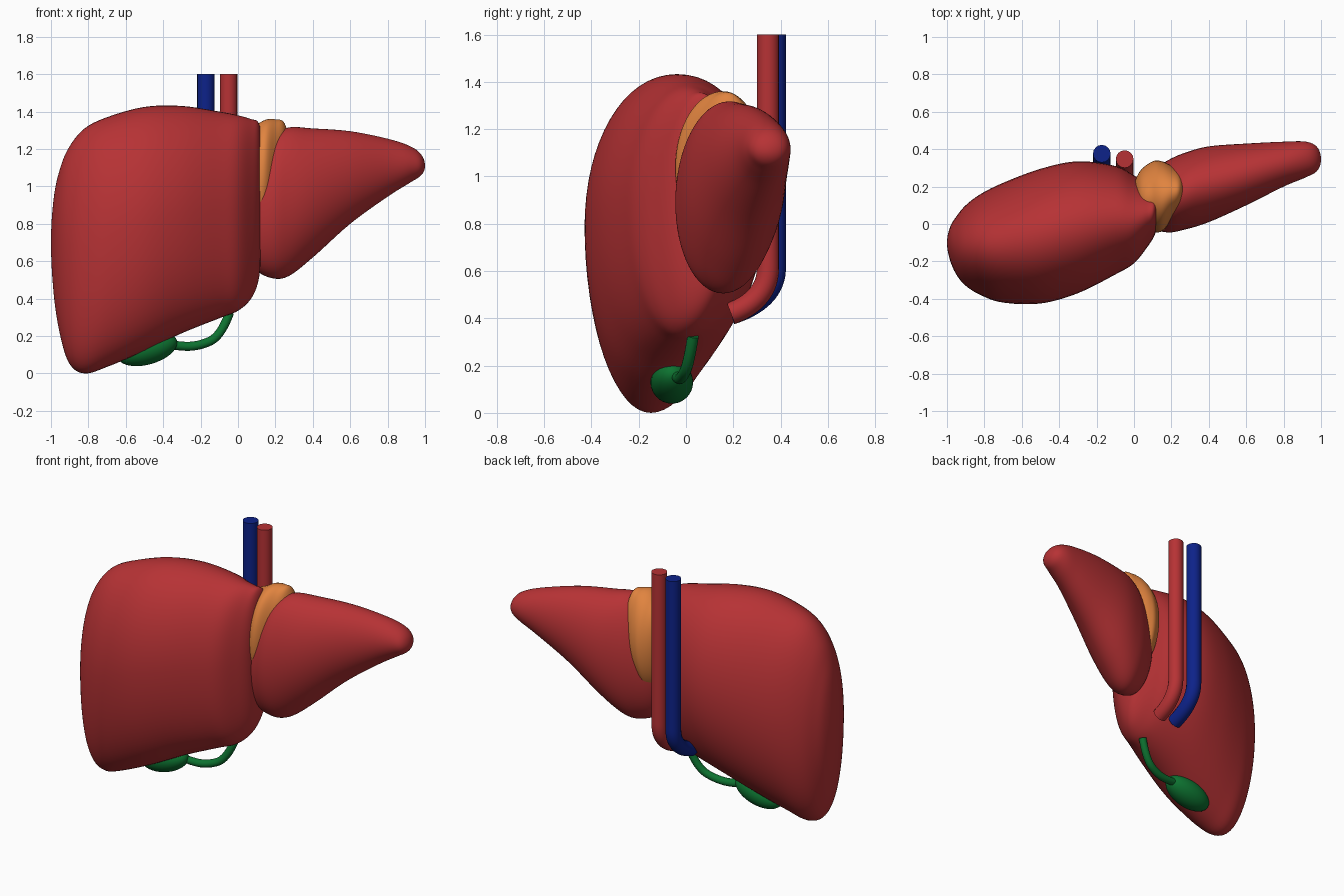
import bpy, bmesh, math
from mathutils import Vector

if "Cube" in bpy.data.objects:
    bpy.data.objects.remove(bpy.data.objects["Cube"])


def material(name, rgb):
    m = bpy.data.materials.new(name)
    m.diffuse_color = (*rgb, 1)
    m.use_nodes = True
    m.node_tree.nodes["Principled BSDF"].inputs["Base Color"].default_value = m.diffuse_color
    return m


RED = material("liver red", (0.47, 0.032, 0.035))
ORANGE = material("ligament orange", (0.75, 0.23, 0.05))
BLUE = material("vein blue", (0.004, 0.016, 0.25))
GREEN = material("bile green", (0.004, 0.17, 0.03))


def catmull(a, b, c, d, t):
    return [0.5 * (2*q + (r - p)*t + (2*p - 5*q + 4*r - s)*t*t + (3*q - p - 3*r + s)*t**3)
            for p, q, r, s in zip(a, b, c, d)]


def section(row, low_shift, mid, sides=64):
    """Rounded yz cross-section; its widest height and lowest point can be off centre."""
    x, top, bot, front, back = row
    ym, zm = (front + back) / 2, bot + (top - bot) * mid
    ring = []
    for i in range(sides):
        a = 2 * math.pi * i / sides
        c, s = math.cos(a), math.sin(a)
        z = zm + s * ((top - zm) if s > 0 else (zm - bot))
        shift = low_shift * (back - front) * s * s if s < 0 else 0
        ring.append((x, ym + c * (back - front) / 2 + shift, z))
    return ring


def loft(name, rows, mat, low_shift=0.0, mid=0.5, steps=6):
    """Smooth body through rows of (x, top, bottom, front, back); both ends are poles."""
    def flip(r):
        return (r[0], r[2], r[1], r[4], r[3])
    pts = [flip(rows[1])] + rows + [flip(rows[-2])]
    fine = [catmull(*pts[i:i + 4], k / steps) for i in range(len(rows) - 1) for k in range(steps)]
    fine.append(rows[-1])
    bm = bmesh.new()
    rings = [[bm.verts.new(p) for p in section(r, low_shift, mid)] for r in fine]
    for a, b in zip(rings, rings[1:]):
        for i in range(len(a)):
            j = (i + 1) % len(a)
            bm.faces.new((a[i], a[j], b[j], b[i]))
    bmesh.ops.remove_doubles(bm, verts=bm.verts, dist=1e-5)
    bmesh.ops.recalc_face_normals(bm, faces=bm.faces)
    me = bpy.data.meshes.new(name)
    bm.to_mesh(me)
    bm.free()
    ob = bpy.data.objects.new(name, me)
    bpy.context.collection.objects.link(ob)
    finish(ob, mat)


def finish(ob, mat):
    ob.data.materials.clear()
    ob.data.materials.append(mat)
    bpy.ops.object.select_all(action='DESELECT')
    ob.select_set(True)
    bpy.context.view_layer.objects.active = ob
    bpy.ops.object.shade_smooth_by_angle(angle=math.radians(50))


def tube(name, points, radius, mat):
    """Capped round tube along a smooth path."""
    cu = bpy.data.curves.new(name, 'CURVE')
    cu.dimensions = '3D'
    cu.bevel_depth, cu.bevel_resolution, cu.use_fill_caps = radius, 6, True
    sp = cu.splines.new('NURBS')
    sp.points.add(len(points) - 1)
    for p, co in zip(sp.points, points):
        p.co = (*co, 1)
    sp.order_u, sp.use_endpoint_u, sp.resolution_u = 3, True, 10
    ob = bpy.data.objects.new(name, cu)
    bpy.context.collection.objects.link(ob)
    bpy.ops.object.select_all(action='DESELECT')
    ob.select_set(True)
    bpy.context.view_layer.objects.active = ob
    bpy.ops.object.convert(target='MESH')
    finish(bpy.context.view_layer.objects.active, mat)


# Large lobe
loft("right_lobe", [
    (-1.0, .70, .70, -.10, -.10),
    (-.985, .94, .42, -.19, -.02),
    (-.95, 1.10, .20, -.27, .04),
    (-.90, 1.215, .05, -.33, .10),
    (-.82, 1.31, .0, -.38, .16),
    (-.70, 1.37, .035, -.42, .22),
    (-.50, 1.425, .12, -.425, .295),
    (-.30, 1.43, .215, -.37, .335),
    (-.10, 1.40, .295, -.27, .31),
    (.0, 1.38, .335, -.21, .26),
    (.07, 1.36, .40, -.125, .22),
    (.11, 1.34, .50, -.06, .20),
    (.122, 1.25, .65, .0, .17),
    (.122, .95, .95, .08, .08)], RED, low_shift=-.07, mid=.53)

# Small tapering lobe
loft("left_lobe", [
    (.02, .86, .86, .13, .13),
    (.04, 1.02, .68, .04, .22),
    (.09, 1.14, .56, -.02, .28),
    (.18, 1.265, .51, -.045, .34),
    (.27, 1.315, .52, -.03, .38),
    (.40, 1.31, .62, .01, .415),
    (.60, 1.295, .80, .10, .43),
    (.80, 1.255, .945, .20, .44),
    (.92, 1.215, 1.02, .25, .44),
    (.98, 1.17, 1.06, .285, .41),
    (1.0, 1.11, 1.11, .345, .345)], RED)

# Ligament wedged between the lobes
loft("ligament", [
    (.0, 1.08, 1.08, .18, .18),
    (.03, 1.28, .80, .0, .28),
    (.10, 1.33, .72, -.04, .335),
    (.15, 1.357, .75, -.038, .335),
    (.20, 1.358, .80, .02, .31),
    (.25, 1.335, .90, .09, .27),
    (.28, 1.18, 1.18, .19, .19)], ORANGE)

# Two vessels running down the back and bending into the underside
for name, x, y, mat in (("vein", -.172, .376, BLUE), ("artery", -.05, .347, RED)):
    tube(name, [(x, y, 1.6), (x, y, .75), (x, y, .48), (x, .19, .42)], .047, mat)

# Gallbladder and its duct
bpy.ops.mesh.primitive_uv_sphere_add(segments=32, ring_count=20, radius=1,
                                     location=(-.485, -.06, .13), rotation=(0, math.radians(-16), 0))
sac = bpy.context.object
sac.name = "gallbladder"
sac.scale = (.165, .09, .082)
finish(sac, GREEN)
tube("bile_duct", [(-.44, -.05, .17), (-.33, -.035, .145), (-.21, -.02, .145),
                   (-.09, .01, .20), (-.045, .03, .325)], .024, GREEN)
